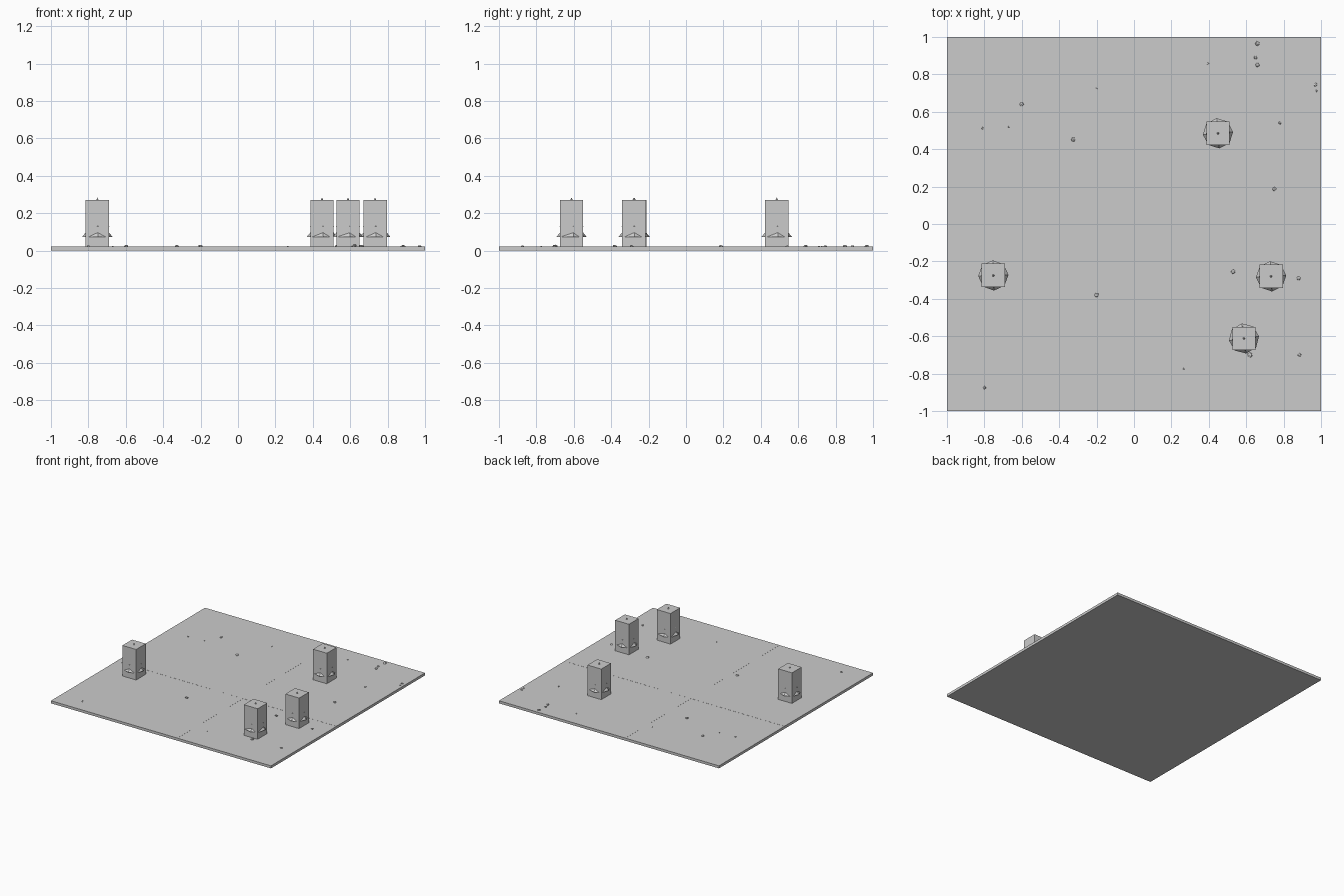
import bpy
from math import radians

TOP = 0.021  # height of the ground surface


def box(name, x, y, z0, z1, wx, wy):
    bpy.ops.mesh.primitive_cube_add(size=1, location=(x, y, (z0 + z1) / 2))
    ob = bpy.context.object
    ob.name = name
    ob.scale = (wx, wy, z1 - z0)
    return ob


def cone(name, x, y, z0, radius, height, turn):
    bpy.ops.mesh.primitive_cone_add(
        vertices=8, radius1=radius, radius2=0, depth=height,
        location=(x, y, z0 + height / 2), rotation=(0, 0, radians(turn)))
    bpy.context.object.name = name


def rock(name, x, y, r, turn):
    bpy.ops.mesh.primitive_ico_sphere_add(
        subdivisions=1, radius=r, location=(x, y, TOP + r * 0.2),
        rotation=(0.3, 0.2, radians(turn)))
    ob = bpy.context.object
    ob.name = name
    ob.scale = (1, 1.1, 0.6)


# Ground slab with two barely raised crossing paths
box("ground", 0, 0, 0, TOP, 2, 2)
box("path_x", 0, 0, 0.015, TOP + 0.0007, 2, 0.3)
box("path_y", 0, 0, 0.015, TOP + 0.0005, 0.3, 2)

# Square blocks, each holding three stacked cone tiers that poke through
trees = [(-0.752, -0.275, 2), (0.449, 0.485, 5),
         (0.733, -0.28, 3), (0.588, -0.612, 8)]
for i, (x, y, turn) in enumerate(trees):
    box(f"trunk_block_{i}", x, y, TOP, 0.272, 0.125, 0.125)
    for k in range(3):
        cone(f"foliage_{i}_{k}", x, y, 0.074 + 0.055 * k,
             0.081 - 0.016 * k, 0.1, turn)

# Scattered pebbles: x, y, radius
pebbles = [
    (0.66, 0.965, 0.013), (0.65, 0.89, 0.010), (0.66, 0.85, 0.012),
    (0.395, 0.857, 0.006), (0.97, 0.745, 0.010), (0.975, 0.712, 0.006),
    (-0.2, 0.725, 0.005), (-0.6, 0.64, 0.012), (-0.81, 0.512, 0.007),
    (-0.67, 0.52, 0.005), (-0.325, 0.452, 0.012), (0.78, 0.54, 0.008),
    (0.75, 0.187, 0.011), (-0.2, -0.38, 0.012), (0.53, -0.255, 0.012),
    (0.88, -0.29, 0.011), (0.62, -0.70, 0.014), (0.885, -0.70, 0.010),
    (0.265, -0.775, 0.005), (-0.8, -0.875, 0.009)]
for i, (x, y, r) in enumerate(pebbles):
    rock(f"pebble_{i}", x, y, r, 37 * i)
